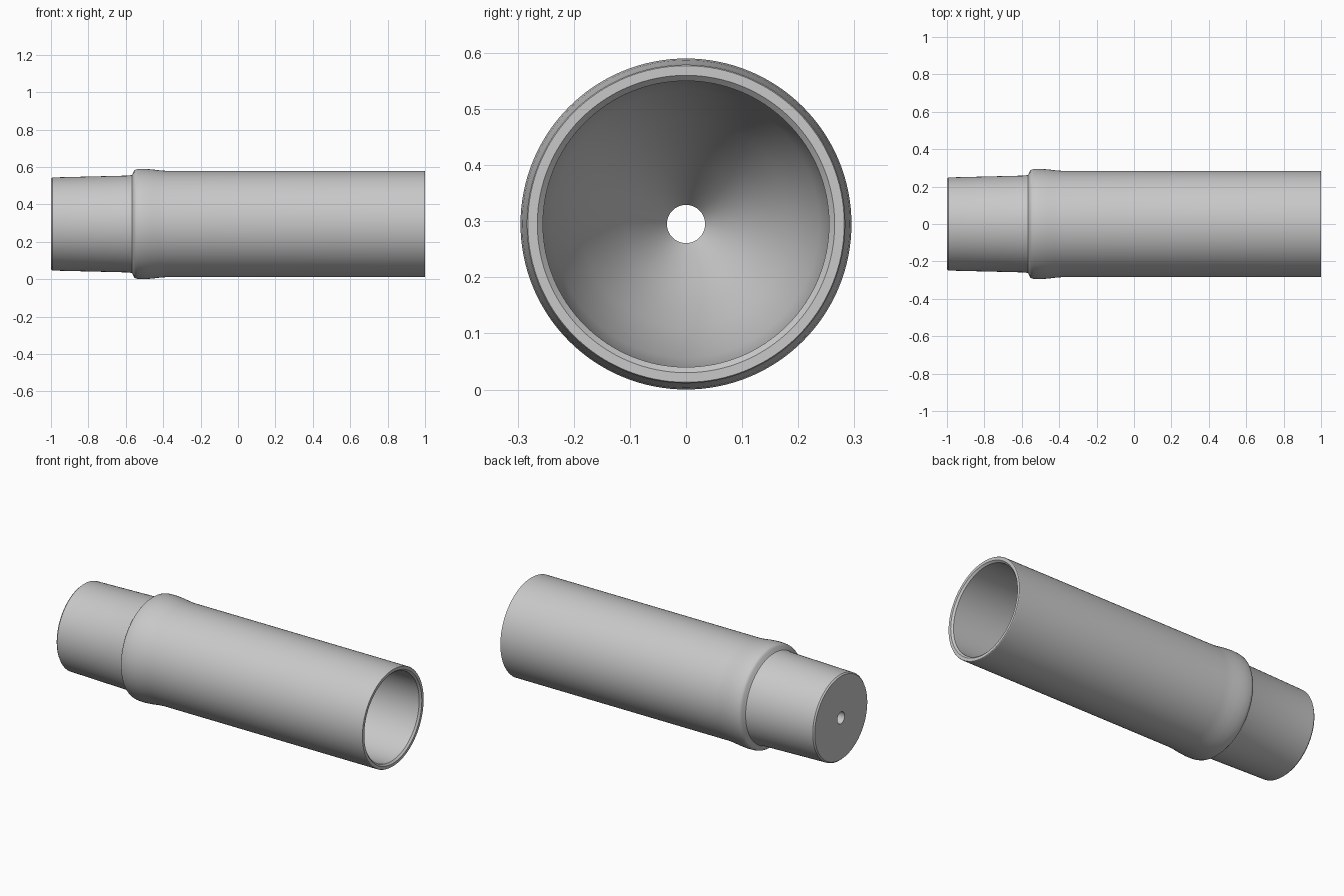
import bpy, bmesh, math
from mathutils import Vector

cube = bpy.data.objects.get("Cube")
if cube:
    bpy.data.objects.remove(cube)

RADIUS = 0.295
SEGMENTS = 128

# Single plain grey
grey = bpy.data.materials.new("plain_grey")
grey.use_nodes = True
colour = (0.58, 0.58, 0.58, 1)
grey.diffuse_color = colour
grey.node_tree.nodes["Principled BSDF"].inputs["Base Color"].default_value = colour

# Closed wall section as (position along axis, radius)
outside = [
    (-1.0, 0.034), (-1.0, 0.242), (-0.992, 0.249),          # base and its edge
    (-0.58, 0.259), (-0.568, 0.262), (-0.562, 0.27),        # tapered spigot, fillet
    (-0.556, 0.284), (-0.548, 0.291), (-0.535, 0.294),      # shoulder
    (-0.5, RADIUS), (-0.46, 0.292), (-0.42, 0.287), (-0.38, 0.284),
    (0.997, 0.284), (1.0, 0.282),                           # barrel
]
inside = [
    (1.0, 0.265), (0.99, 0.255),                            # mouth chamfer
    (-0.45, 0.252), (-0.55, 0.238), (-0.7, 0.186),          # bore and funnel
    (-0.84, 0.11), (-0.95, 0.034),
]


def lathe(name, section):
    """Revolve a closed section around the x axis."""
    bm = bmesh.new()
    verts = [bm.verts.new((x, 0, r)) for x, r in section]
    edges = [bm.edges.new((v, verts[i - 1])) for i, v in enumerate(verts)]
    bmesh.ops.spin(bm, geom=verts + edges, cent=(0, 0, 0), axis=(1, 0, 0),
                   angle=math.tau, steps=SEGMENTS, use_merge=True)
    bmesh.ops.remove_doubles(bm, verts=bm.verts, dist=1e-5)
    bmesh.ops.recalc_face_normals(bm, faces=bm.faces)
    bmesh.ops.translate(bm, verts=bm.verts, vec=Vector((0, 0, RADIUS)))
    mesh = bpy.data.meshes.new(name)
    bm.to_mesh(mesh)
    bm.free()
    mesh.materials.append(grey)
    obj = bpy.data.objects.new(name, mesh)
    bpy.context.collection.objects.link(obj)
    return obj


# Hollow stepped sleeve with a small hole through its base
sleeve = lathe("stepped_sleeve", outside + inside)
bpy.ops.object.select_all(action="DESELECT")
sleeve.select_set(True)
bpy.context.view_layer.objects.active = sleeve
bpy.ops.object.shade_smooth_by_angle(angle=math.radians(32))
